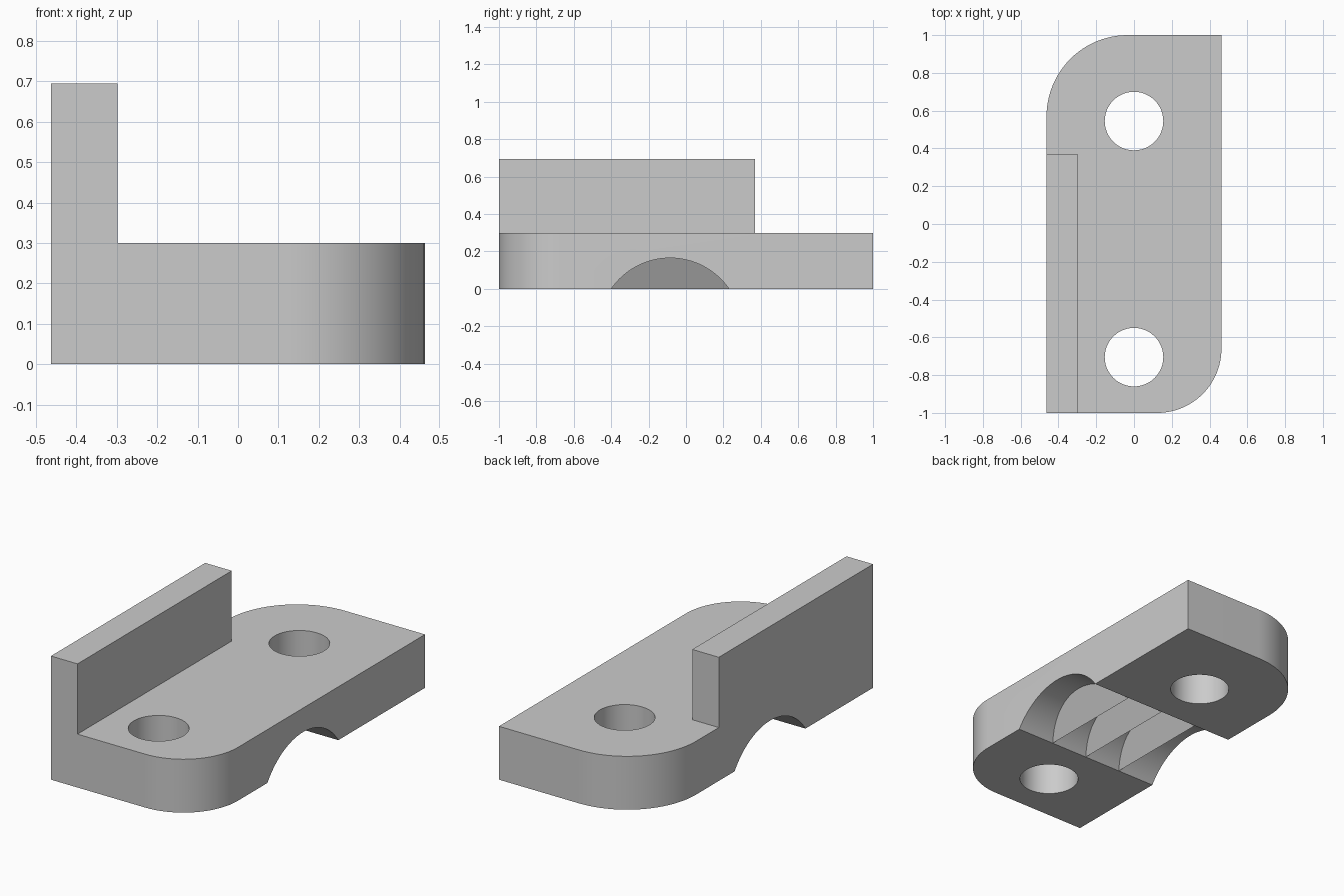
import bpy, bmesh, math

cube = bpy.data.objects.get("Cube")
if cube:
    bpy.data.objects.remove(cube, do_unlink=True)

HALF_W, PLATE_H, WALL_H = 0.463, 0.3, 0.695
CHANNEL_Y, CHANNEL_Z, CHANNEL_R = -0.085, -0.218, 0.383
TOOTH_LEAN = 0.52

grey = bpy.data.materials.new("plain_grey")
grey.use_nodes = True
COLOUR = (0.6, 0.6, 0.6, 1)
grey.diffuse_color = COLOUR
grey.node_tree.nodes["Principled BSDF"].inputs["Base Color"].default_value = COLOUR


def make_object(name, bm):
    bmesh.ops.recalc_face_normals(bm, faces=bm.faces)
    mesh = bpy.data.meshes.new(name)
    bm.to_mesh(mesh)
    bm.free()
    mesh.materials.append(grey)
    obj = bpy.data.objects.new(name, mesh)
    bpy.context.collection.objects.link(obj)
    return obj


def prism(name, outline, depth):
    """Extrude a closed loop of 3D points along a vector."""
    bm = bmesh.new()
    face = bm.faces.new([bm.verts.new(p) for p in outline])
    new = bmesh.ops.extrude_face_region(bm, geom=[face])["geom"]
    bmesh.ops.translate(bm, vec=depth, verts=[v for v in new if isinstance(v, bmesh.types.BMVert)])
    return make_object(name, bm)


def arc(cx, cy, r, start, end, steps):
    angles = [math.radians(start + (end - start) * i / steps) for i in range(steps + 1)]
    return [(cx + r * math.cos(a), cy + r * math.sin(a)) for a in angles]


def combine(target, tool, operation):
    mod = target.modifiers.new(operation, "BOOLEAN")
    mod.operation, mod.object, mod.solver = operation, tool, "EXACT"
    bpy.context.view_layer.objects.active = target
    bpy.ops.object.modifier_apply(modifier=mod.name)
    bpy.data.objects.remove(tool, do_unlink=True)


# Base plate with two opposite rounded corners
R1, R2 = 0.34, 0.43
outline = [(-HALF_W, -1)]
outline += arc(HALF_W - R1, -1 + R1, R1, -90, 0, 24)
outline += [(HALF_W, 1)]
outline += arc(-HALF_W + R2, 1 - R2, R2, 90, 180, 24)
bracket = prism("bracket_body", [(x, y, 0) for x, y in outline], (0, 0, PLATE_H))

# Upright wall along one side
wall = [(-HALF_W, -1), (-0.298, -1), (-0.298, 0.37), (-HALF_W, 0.37)]
combine(bracket, prism("upright_wall", [(x, y, 0.2) for x, y in wall],
                       (0, 0, WALL_H - 0.2)), "UNION")

# Screw holes
for y in (0.545, -0.705):
    ring = arc(0, y, 0.155, 0, 360, 48)[:-1]
    combine(bracket, prism("hole_cutter", [(x, v, -0.2) for x, v in ring], (0, 0, 0.8)), "DIFFERENCE")

# Round channel across the underside
edge = math.degrees(math.asin(-CHANNEL_Z / CHANNEL_R))
curve = arc(CHANNEL_Y, CHANNEL_Z, CHANNEL_R, edge, 180 - edge, 32)
y_hi, y_lo = curve[0][0], curve[-1][0]
ring = arc(CHANNEL_Y, CHANNEL_Z, CHANNEL_R, edge, 180 - edge, 32)
ring += [(y_lo, -0.2), (y_hi, -0.2)]
combine(bracket, prism("channel_cutter", [(-0.7, y, z) for y, z in ring], (1.4, 0, 0)), "DIFFERENCE")

# Grip teeth: upright back, slanted front, sharp lower edge
for i, tip in enumerate((-0.23, 0, 0.23)):
    bm = bmesh.new()
    back = [bm.verts.new((tip, y, z)) for y, z in curve]
    front = [bm.verts.new((tip + TOOTH_LEAN * z, y, z)) for y, z in curve[1:-1]]
    front = [back[0]] + front + [back[-1]]
    bm.faces.new(back)
    bm.faces.new(front)
    for j in range(len(back) - 1):
        loop = [back[j], back[j + 1], front[j + 1], front[j]]
        bm.faces.new(list(dict.fromkeys(loop)))
    make_object(f"grip_tooth_{i + 1}", bm)

# Smooth the rounded faces, keep edges crisp
bpy.ops.object.select_all(action="DESELECT")
bracket.select_set(True)
bpy.context.view_layer.objects.active = bracket
bpy.ops.object.shade_smooth_by_angle(angle=math.radians(25))
